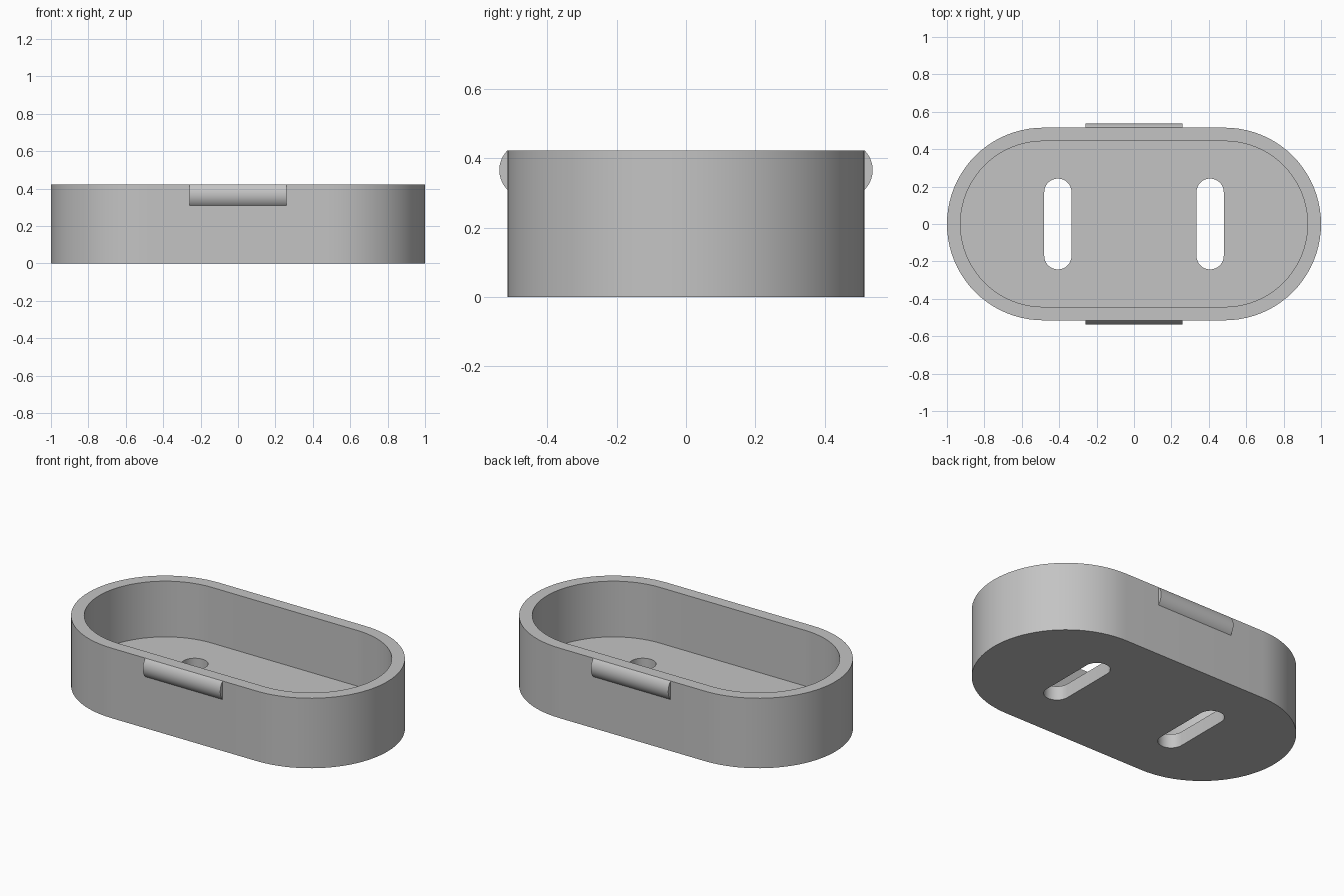
import bpy, bmesh, math
from mathutils import Vector

cube = bpy.data.objects.get("Cube")
if cube:
    bpy.data.objects.remove(cube, do_unlink=True)

HEIGHT, FLOOR = 0.422, 0.086
OUTER_R, INNER_R = 0.515, 0.443
SPAN = 1 - OUTER_R              # half distance between the round ends

grey = bpy.data.materials.new("light grey plastic")
grey.use_nodes = True
colour = (0.55, 0.55, 0.55, 1)
grey.diffuse_color = colour
grey.node_tree.nodes["Principled BSDF"].inputs["Base Color"].default_value = colour


def arc(cx, cy, r, start, end, n):
    return [(cx + r * math.cos(start + (end - start) * i / n),
             cy + r * math.sin(start + (end - start) * i / n)) for i in range(n + 1)]


def stadium(half_span, r, n=40):
    """Outline with two round ends, long along x."""
    q = math.pi / 2
    return arc(half_span, 0, r, -q, q, n) + arc(-half_span, 0, r, q, 3 * q, n)


def extrude(name, points, direction):
    """Solid prism from a closed outline of 3D points."""
    bm = bmesh.new()
    face = bm.faces.new([bm.verts.new(p) for p in points])
    ret = bmesh.ops.extrude_face_region(bm, geom=[face])
    verts = [g for g in ret["geom"] if isinstance(g, bmesh.types.BMVert)]
    bmesh.ops.translate(bm, verts=verts, vec=Vector(direction))
    bmesh.ops.recalc_face_normals(bm, faces=bm.faces)
    mesh = bpy.data.meshes.new(name)
    bm.to_mesh(mesh)
    bm.free()
    mesh.materials.append(grey)
    obj = bpy.data.objects.new(name, mesh)
    bpy.context.collection.objects.link(obj)
    return obj


def select_only(obj):
    bpy.ops.object.select_all(action="DESELECT")
    obj.select_set(True)
    bpy.context.view_layer.objects.active = obj


def cut(obj, cutter):
    mod = obj.modifiers.new("cut", "BOOLEAN")
    mod.operation, mod.solver, mod.object = "DIFFERENCE", "EXACT", cutter
    select_only(obj)
    bpy.ops.object.modifier_apply(modifier=mod.name)
    bpy.data.objects.remove(cutter, do_unlink=True)


def smooth(obj):
    select_only(obj)
    bpy.ops.object.shade_smooth_by_angle(angle=math.radians(30))


# Tray body, hollowed from above
tray = extrude("tray", [(x, y, 0) for x, y in stadium(SPAN, OUTER_R)], (0, 0, HEIGHT))
cut(tray, extrude("hollow", [(x, y, FLOOR) for x, y in stadium(SPAN, INNER_R)], (0, 0, 1)))

# Two slots through the floor, long along y
for side in (-1, 1):
    outline = [(side * 0.407 - y, x, -0.1) for x, y in stadium(0.17, 0.073, 16)]
    cut(tray, extrude("slot", outline, (0, 0, 0.3)))
smooth(tray)

# Rounded snap ridges at the rim, front and back
half_chord, bulge, length = 0.056, 0.023, 0.516
radius = (half_chord ** 2 + bulge ** 2) / (2 * bulge)
angle = math.asin(half_chord / radius)
ridge = arc(OUTER_R + bulge - radius, HEIGHT - half_chord, radius, -angle, angle, 20)
ridge += [(OUTER_R - 0.02, HEIGHT - 0.02), (OUTER_R - 0.02, HEIGHT - 0.09)]
for name, side in (("front_ridge", -1), ("back_ridge", 1)):
    smooth(extrude(name, [(-length / 2, side * y, z) for y, z in ridge], (length, 0, 0)))
